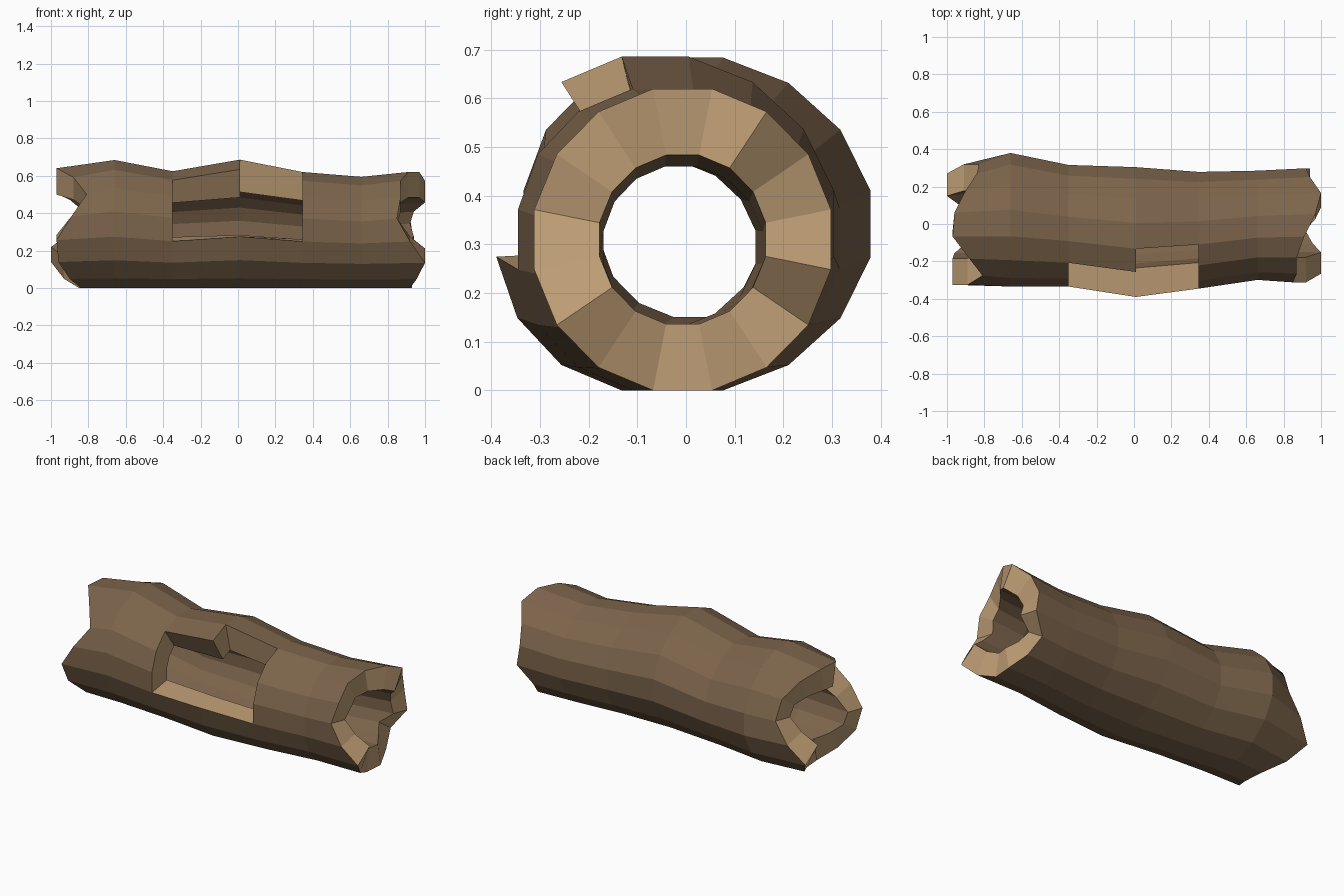
import bpy, bmesh, math

if "Cube" in bpy.data.objects:
    bpy.data.objects.remove(bpy.data.objects["Cube"])

SIDES = 16
BORE = 0.56  # inner radius as a share of the outer radius


def material(name, color):
    m = bpy.data.materials.new(name)
    m.diffuse_color = (*color, 1)
    m.use_nodes = True
    m.node_tree.nodes["Principled BSDF"].inputs["Base Color"].default_value = m.diffuse_color
    return m


bark = material("bark brown", (0.202, 0.128, 0.071))
cut = material("cut wood tan", (0.51, 0.335, 0.175))

# Cross-sections along the log:
# x, centre y, half width, half height, forward lean of top and bottom, bore drop
rings = [(-0.95, -0.003, 0.322, 0.32, 0.0, 0.0),
         (-0.66, 0.027, 0.357, 0.342, 0.022, 0.0),
         (-0.35, -0.005, 0.325, 0.312, 0.022, 0.005),
         (0.01, -0.038, 0.347, 0.343, 0.026, 0.022),
         (0.345, -0.03, 0.312, 0.31, 0.018, 0.016),
         (0.66, -0.005, 0.292, 0.297, 0.01, 0.003),
         (0.95, -0.007, 0.305, 0.31, 0.0, 0.0)]

# Jagged broken ends: x by angle, counted from the back over the top
left_x = [-0.83, -0.84, -0.90, -0.96, -0.97, -0.88, -0.81, -0.89,
          -0.97, -0.96, -0.90, -0.84, -0.85, -0.93, -1.00, -0.91]
right_x = [0.92, 0.94, 1.00, 0.97, 0.91, 0.87, 0.87, 0.85,
           0.92, 1.00, 0.955, 0.92, 0.93, 0.89, 0.86, 0.94]

# Stepped opening in the upper front: missing (section, side) cells
hole = {(2, 5), (2, 6), (2, 7), (3, 4), (3, 5), (3, 6), (3, 7)}

bm = bmesh.new()


def shell(scale, bore):
    grid = []
    for i, (x, cy, ry, rz, lean, drop) in enumerate(rings):
        row = []
        for k in range(SIDES):
            a = (k + 0.5) * 2 * math.pi / SIDES
            px = left_x[k] if i == 0 else right_x[k] if i == len(rings) - 1 else x
            # widen so that the flats reach the stated half sizes
            s = scale / math.cos(math.pi / SIDES)
            y = cy + math.cos(a) * ry * s - lean * scale * abs(math.sin(a))
            z = rz + math.sin(a) * rz * s - drop * bore
            row.append(bm.verts.new((px, y, z)))
        grid.append(row)
    return grid


outer, inner = shell(1.0, 0), shell(BORE, 1)
last = len(rings) - 1


def solid(i, k):
    return 0 <= i < last and (i, k % SIDES) not in hole


def wall(a, b):
    """Cut face joining the outer and inner shells along one edge."""
    f = bm.faces.new([outer[a[0]][a[1]], outer[b[0]][b[1]],
                      inner[b[0]][b[1]], inner[a[0]][a[1]]])
    f.material_index = 1


for i in range(last):
    for k in range(SIDES):
        if not solid(i, k):
            continue
        n = (k + 1) % SIDES
        # Bark outside and hollow inside
        for g in (outer, inner):
            bm.faces.new([g[i][k], g[i + 1][k], g[i + 1][n], g[i][n]])
        # Broken wood at the ends and around the opening
        if not solid(i - 1, k):
            wall((i, k), (i, n))
        if not solid(i + 1, k):
            wall((i + 1, k), (i + 1, n))
        if not solid(i, k - 1):
            wall((i, k), (i + 1, k))
        if not solid(i, k + 1):
            wall((i, n), (i + 1, n))

loose = [v for v in bm.verts if not v.link_faces]
bmesh.ops.delete(bm, geom=loose, context='VERTS')
bmesh.ops.recalc_face_normals(bm, faces=bm.faces)

# Rest the log exactly on the ground
low = min(v.co.z for v in bm.verts)
bmesh.ops.translate(bm, verts=bm.verts, vec=(0, 0, -low))

mesh = bpy.data.meshes.new("hollow_log")
bm.to_mesh(mesh)
bm.free()
mesh.materials.append(bark)
mesh.materials.append(cut)
log = bpy.data.objects.new("hollow_log", mesh)
bpy.context.collection.objects.link(log)
